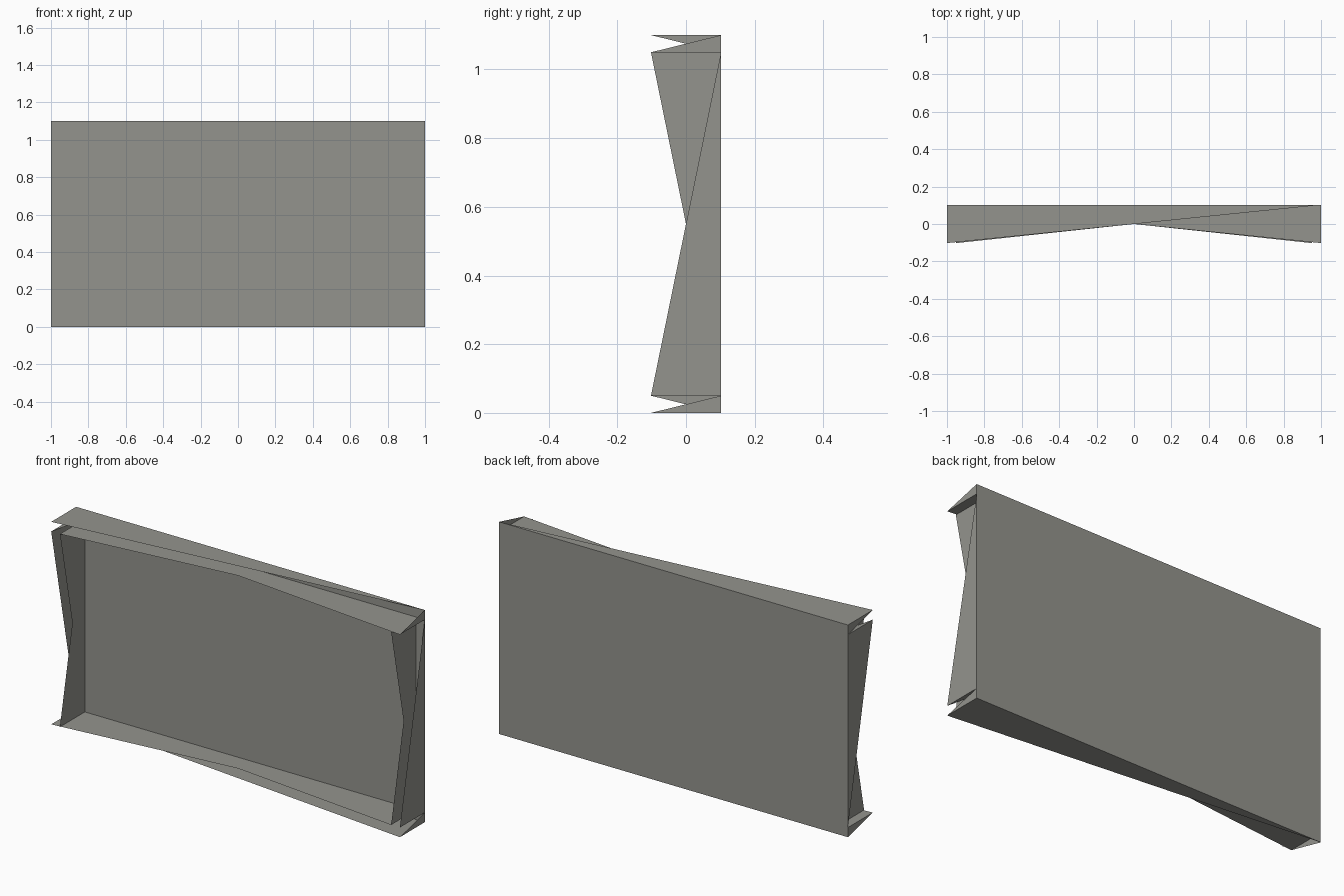
import bpy

if "Cube" in bpy.data.objects:
    bpy.data.objects.remove(bpy.data.objects["Cube"])

D = 0.102   # half depth
T = 0.05    # board thickness
H = 1.1     # overall height

grey = bpy.data.materials.new("warm_grey")
grey.diffuse_color = (0.296, 0.296, 0.27, 1.0)
grey.use_nodes = True
grey.node_tree.nodes["Principled BSDF"].inputs["Base Color"].default_value = grey.diffuse_color


def open_box(name, x0, x1, z0, z1):
    """Box with a full back, open front, and one triangular web per side."""
    verts = [(x, y, z) for z in (z0, z1) for y in (-D, D) for x in (x0, x1)]
    # index = 4 * top + 2 * back + right
    faces = [
        (2, 6, 7, 3),   # back
        (4, 7, 6),      # top web
        (1, 2, 3),      # bottom web
        (1, 3, 7),      # right web
        (4, 6, 2),      # left web
    ]
    mesh = bpy.data.meshes.new(name)
    mesh.from_pydata(verts, [], faces)
    mesh.materials.append(grey)
    mesh.update()
    obj = bpy.data.objects.new(name, mesh)
    bpy.context.collection.objects.link(obj)
    return obj


# Long boards across the full width
open_box("bottom_board", -1, 1, 0, T)
open_box("top_board", -1, 1, H - T, H)

# Upright boards between them
open_box("left_board", -1, -1 + T, T, H - T)
open_box("right_board", 1 - T, 1, T, H - T)

# Central tray with the large back panel
open_box("center_panel", -1 + T, 1 - T, T, H - T)
